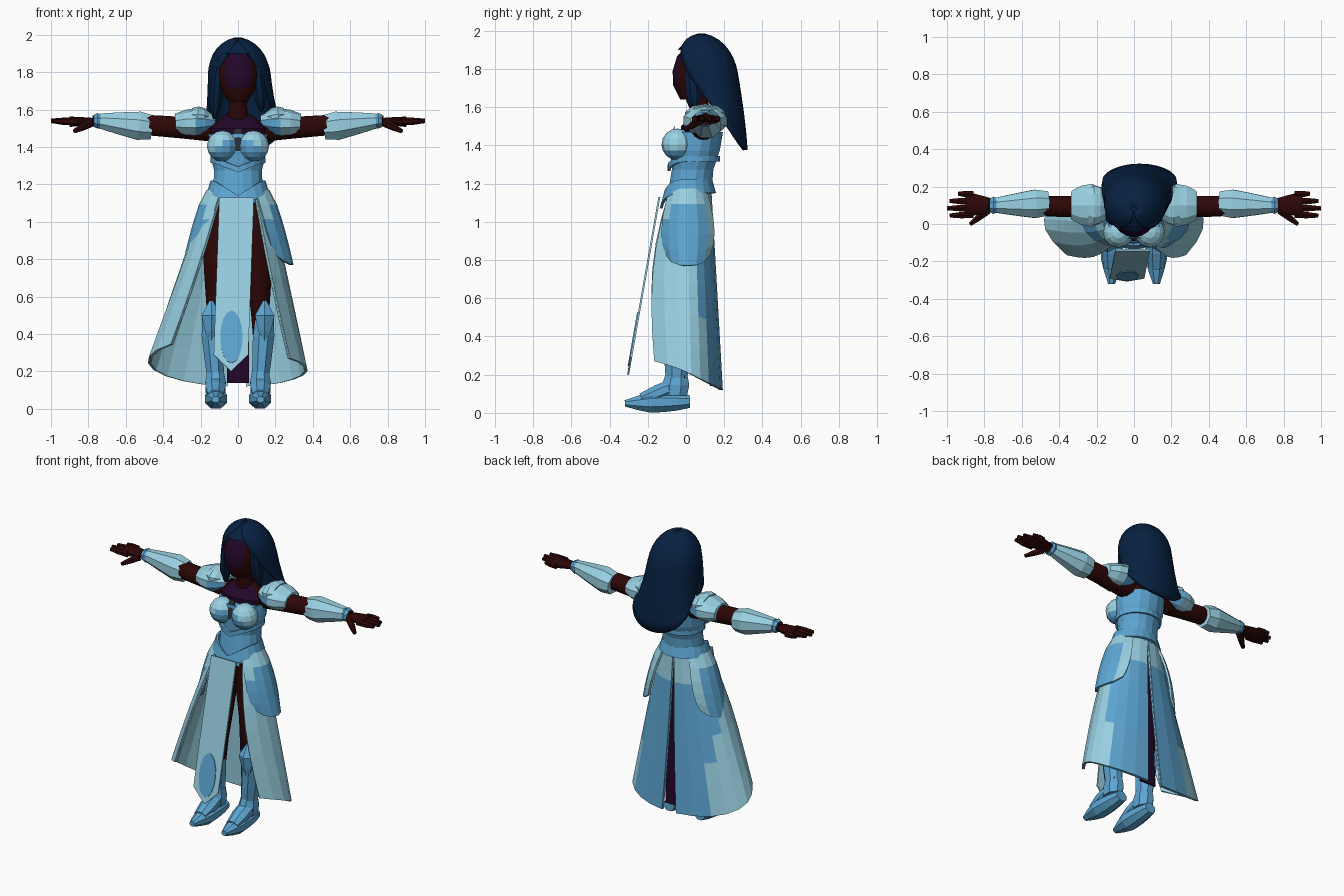
import bpy, bmesh
from math import sin, cos, pi, radians
from mathutils import Vector

if "Cube" in bpy.data.objects:
    bpy.data.objects.remove(bpy.data.objects["Cube"])


def material(name, *rgb):
    m = bpy.data.materials.new(name)
    m.use_nodes = True
    m.diffuse_color = (*rgb, 1)
    m.node_tree.nodes["Principled BSDF"].inputs["Base Color"].default_value = (*rgb, 1)
    return m


LIGHT = material("pale blue", .32, .64, .77)
MID = material("steel blue", .11, .38, .65)
NAVY = material("navy hair", .002, .015, .052)
SKIN = material("dark red skin", .026, .002, .002)
PURPLE = material("dark purple", .016, .002, .022)
GREY = material("dark grey", .025, .03, .035)
smooth_parts = []


def finish(name, bm, mats, rule=None, smooth=False):
    """Turn a bmesh into an object; rule picks the second material for a face."""
    bmesh.ops.recalc_face_normals(bm, faces=bm.faces)
    if rule:
        for face in bm.faces:
            face.material_index = int(rule(face.calc_center_median()))
    mesh = bpy.data.meshes.new(name)
    bm.to_mesh(mesh)
    bm.free()
    for m in mats:
        mesh.materials.append(m)
    ob = bpy.data.objects.new(name, mesh)
    bpy.context.collection.objects.link(ob)
    if smooth:
        smooth_parts.append(ob)
    return ob


def tube(name, start, end, radii, mats, sides=8, flat=1, side=1, rule=None, smooth=False):
    """Evenly spaced rings from start to end; flat squashes the depth or the height."""
    start, end = Vector(start), Vector(end)
    axis = (end - start).normalized()
    if abs(axis.z) > .7:
        across, deep = Vector((1, 0, 0)), Vector((0, 1, 0))
    else:
        across = axis.cross(Vector((0, 0, 1))).normalized()
        deep = across.cross(axis)
    bm = bmesh.new()
    rings = []
    for i, radius in enumerate(radii):
        centre = start.lerp(end, i / (len(radii) - 1))
        ring = []
        for k in range(sides):
            angle = 2 * pi * (k + .5) / sides
            p = centre + radius * (across * cos(angle) + deep * sin(angle) * flat)
            ring.append(bm.verts.new((p.x * side, p.y, p.z)))
        rings.append(ring)
    for a, b in zip(rings, rings[1:]):
        for k in range(sides):
            j = (k + 1) % sides
            bm.faces.new((a[k], a[j], b[j], b[k]))
    bm.faces.new(rings[0])
    bm.faces.new(rings[-1])
    return finish(name, bm, mats, rule, smooth)


def sheet(name, shape, columns, rows, mats, thick=.01, rule=None, smooth=False):
    """Thin surface given by shape(u, v), u across and v downwards."""
    bm = bmesh.new()
    grid = [[bm.verts.new(shape(i / columns, j / rows)) for i in range(columns + 1)]
            for j in range(rows + 1)]
    for a, b in zip(grid, grid[1:]):
        for k in range(columns):
            bm.faces.new((a[k], a[k + 1], b[k + 1], b[k]))
    ob = finish(name, bm, mats, rule, smooth)
    mod = ob.modifiers.new("thickness", "SOLIDIFY")
    mod.thickness = thick
    mod.offset = 0


def mix(a, b, t):
    return a + (b - a) * t


# Head, neck and upper chest
tube("head", (0, .02, 1.64), (0, .07, 1.94), (.05, .1, .115, .105, .05), [SKIN, PURPLE], 18,
     rule=lambda c: abs(c.x) < .065 and c.y < 0 and c.z > 1.7, smooth=True)
tube("neck", (0, .08, 1.54), (0, .06, 1.7), (.06, .05, .05), [SKIN], 12, smooth=True)
tube("upper_chest", (0, .06, 1.42), (0, .09, 1.58), (.15, .17, .06), [SKIN, PURPLE], 16, .6,
     rule=lambda c: c.y < .05 and abs(c.x) < .12, smooth=True)


# Hair, open towards the face, with a rounded lower edge
def hair_shape(u, v):
    v = mix(.02, 1, v)
    dome = 1 - max(0, 1 - 2 * v) ** 2
    angle = mix(radians(95 * v), 2 * pi - radians(95 * v), u)
    back = .08 + .13 * v * v
    hem = .14 * v ** 4 * abs(2 * u - 1) ** 2
    return ((.15 * dome + .05 * v ** 3) * sin(angle) + .03 * v * v,
            back - (.15 * dome - .05 * v ** 4) * cos(angle),
            1.975 - .6 * v ** 1.6 + hem)


sheet("hair", hair_shape, 24, 14, [NAVY], .025, smooth=True)
tube("hair_crown", (0, .07, 1.9), (0, .08, 1.98), (.115, .085, .01), [NAVY], 16, smooth=True)
for s in (1, -1):
    tube("front_lock", (.1, .02, 1.88), (.125, .05, 1.57 + .02 * s), (.02, .03, .035, .037, .01),
         [NAVY], 8, 1.2, s, smooth=True)

# Corset and bust armour
tube("corset", (0, .01, 1.08), (0, .06, 1.47), (.14, .135, .13, .155, .16), [MID], 16, .85)
for s in (1, -1):
    bm = bmesh.new()
    bmesh.ops.create_uvsphere(bm, u_segments=12, v_segments=8, radius=.083)
    bmesh.ops.translate(bm, verts=bm.verts, vec=(.083 * s, -.045, 1.405))
    finish("bust_cup", bm, [MID, LIGHT],
           lambda c: c.z > 1.44 or (abs(c.x) > .08 and c.z > 1.41) or (abs(c.x) > .12 and c.z > 1.38))
tube("chest_insert", (0, -.09, 1.38), (0, -.06, 1.5), (.01, .035, .02), [GREY], 6, .1)


# Pointed bands around the waist
def band(name, top, height, dip, centre, width, depth, flare):
    def shape(u, v):
        angle = 2 * pi * u
        point = max(0, 1 - 1.1 * abs(sin(angle))) if cos(angle) > 0 else 0
        return ((width + flare * v) * sin(angle), centre - (depth + flare * v) * cos(angle),
                top - height * v - dip * point)
    sheet(name, shape, 20, 1, [MID], .014)


band("belt", 1.22, .07, .08, .01, .14, .12, .02)
band("corset_trim", 1.345, .03, .05, .04, .14, .13, 0)


# Skirt halves, slit at the back, and plates over the hips
def skirt_half(name, s, spread, lift, inset, mats, rule=None):
    def shape(u, v):
        angle = radians(mix(mix(35, 48, v), mix(178, 173, v), u))
        hem = .12 + lift * cos(angle / 2) ** 2
        depth = mix(.12, .18 + .12 * max(0, cos(angle)), v) - inset
        bulge = .05 * sin(pi * v) * max(0, cos(angle))
        return (s * (mix(.165, spread, v) - inset) * sin(angle),
                .01 - depth * cos(angle) - bulge, mix(1.15, hem, v))
    sheet(name, shape, 8, 6, mats, .008, rule)


def hip_plate(s):
    def shape(u, v):
        gap = mix(33, 41, v)
        angle = radians(mix(gap, 180 - gap, u))
        rise = .06 * v ** 3 * abs(2 * u - 1) ** 3
        return (s * (.16 + .13 * v ** .7) * sin(angle),
                .01 - (.11 + .06 * sin(2.4 * v)) * cos(angle), 1.17 - .4 * v + rise)
    sheet("hip_plate", shape, 6, 5, [LIGHT, MID], .014,
          lambda c: c.z < 1.08 and c.y < .11 and (abs(c.x) > .16 or c.z < .9))


for s, spread, lift in ((1, .37, .18), (-1, .48, .27)):
    skirt_half("skirt_half", s, spread, lift, 0, [LIGHT, MID],
               lambda c: c.y > .07 and abs(c.x) < .27 and c.z < 1)
    skirt_half("skirt_lining", s, spread, lift, .01, [LIGHT])
    hip_plate(s)
sheet("back_panel", lambda u, v: (mix(-.06, .06, u), mix(.08, .13, v), mix(1, .14, v)),
      2, 3, [PURPLE])


# Front cloth panel with a rounded patch near its tip
def cloth_y(z):
    return -.15 - .176 * (1.07 - z)


def cloth_shape(u, v):
    z = 1.13 - .84 * v - .09 * v ** 4 * (1 - abs(2 * u - 1))
    return mix(-.1, .085, u) - .03 * v, cloth_y(z), z


def patch_shape(u, v):
    reach = mix(.001, 1, v)
    z = .385 + .14 * reach * sin(2 * pi * u)
    return -.035 + .06 * reach * cos(2 * pi * u), cloth_y(z) - .007, z


sheet("front_cloth", cloth_shape, 4, 6, [LIGHT])
sheet("cloth_patch", patch_shape, 16, 1, [MID], .006)

for s in (1, -1):
    # Legs, greaves and boots
    tube("leg", (.1, 0, 1.1), (.13, -.04, .12), (.08, .088, .07, .05, .04, .035), [SKIN], 12, 1.2, s,
         smooth=True)
    tube("greave", (.145, -.045, .5), (.12, -.05, .16), (.052, .062, .056, .048), [MID], 8, 1.25, s)
    tube("knee_plate", (.143, -.09, .58), (.143, -.1, .34), (.01, .06, .04, .01), [MID], 6, 1, s)
    tube("ankle_cuff", (.12, -.05, .2), (.12, -.06, .09), (.048, .06, .055), [MID], 8, 1.3, s)
    tube("instep", (.12, -.06, .14), (.12, -.23, .07), (.055, .058, .045), [MID], 8, .8, s)
    tube("boot", (.115, .02, .06), (.12, -.32, .05), (.04, .055, .062, .064, .045, .02), [MID], 8, .9, s)

    # Arms, shoulder plates and bracers
    tube("arm", (.12, .09, 1.49), (.78, .1, 1.54), (.065, .06, .057, .045, .03), [SKIN], 12, 1, s,
         smooth=True)
    tube("shoulder_plate", (.12, .1, 1.53), (.335, .1, 1.525), (.06, .1, .12, .11, .08), [LIGHT, MID], 10, .66, s,
         lambda c: c.z < 1.53 and abs(c.x) < .24)
    tube("shoulder_ridge", (.15, .1, 1.55), (.25, .1, 1.56), (.06, .1, .11, .09), [LIGHT], 10, .55, s)
    tube("bracer", (.46, .11, 1.505), (.74, .1, 1.54), (.07, .082, .07, .057, .043), [LIGHT], 8, 1, s)
    tube("wrist_cuff", (.73, .1, 1.54), (.77, .1, 1.54), (.04, .05, .04), [MID], 8, .9, s)

    # Hands
    tube("palm", (.75, .1, 1.54), (.9, .105, 1.535), (.035, .055, .07), [SKIN], 10, .4, s, smooth=True)
    for k in range(4):
        tube("finger", (.86, .05 + .036 * k, 1.535), (1 - .015 * (k - 1) ** 2, .045 + .039 * k, 1.54),
             (.02, .02, .012), [SKIN], 6, 1, s, smooth=True)
    tube("thumb", (.785, .07, 1.53), (.875, 0, 1.485), (.024, .02, .012), [SKIN], 6, 1, s, smooth=True)

# Smooth shading on hair and skin
bpy.ops.object.select_all(action="DESELECT")
for ob in smooth_parts:
    ob.select_set(True)
bpy.context.view_layer.objects.active = smooth_parts[0]
bpy.ops.object.shade_smooth_by_angle(angle=radians(35))
